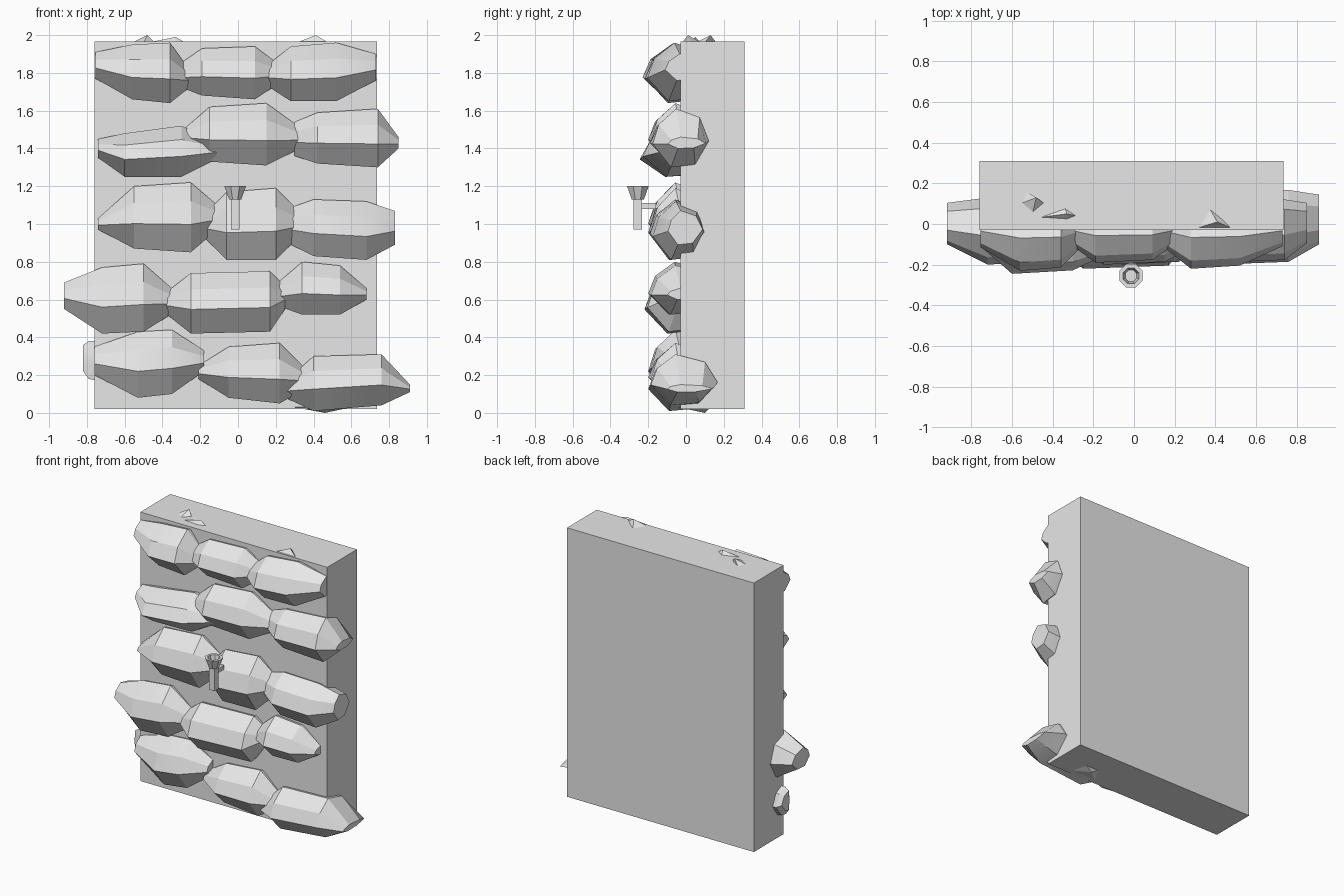
import bpy, bmesh, math
from mathutils import Vector

cube = bpy.data.objects.get("Cube")
if cube:
    bpy.data.objects.remove(cube, do_unlink=True)

grey = bpy.data.materials.new("light_stone_grey")
grey.use_nodes = True
grey.diffuse_color = (0.8, 0.8, 0.8, 1)
grey.node_tree.nodes["Principled BSDF"].inputs["Base Color"].default_value = (0.8, 0.8, 0.8, 1)


def finish(name, bm, smooth=None):
    """Turn a bmesh into a named object with the shared material."""
    bmesh.ops.recalc_face_normals(bm, faces=bm.faces)
    mesh = bpy.data.meshes.new(name)
    bm.to_mesh(mesh)
    bm.free()
    mesh.materials.append(grey)
    obj = bpy.data.objects.new(name, mesh)
    bpy.context.collection.objects.link(obj)
    if smooth:
        bpy.ops.object.select_all(action="DESELECT")
        obj.select_set(True)
        bpy.context.view_layer.objects.active = obj
        bpy.ops.object.shade_smooth_by_angle(angle=math.radians(smooth))
    return obj


def box(name, low, high):
    bm = bmesh.new()
    bmesh.ops.create_cube(bm, size=1)
    low, high = Vector(low), Vector(high)
    for v in bm.verts:
        v.co = (low + high) / 2 + v.co * (high - low)
    return finish(name, bm)


def loft(bm, rings):
    """Skin closed rings of points and cap both ends."""
    loops = [[bm.verts.new(p) for p in ring] for ring in rings]
    for a, b in zip(loops, loops[1:]):
        for i in range(len(a)):
            j = (i + 1) % len(a)
            bm.faces.new((a[i], a[j], b[j], b[i]))
    bm.faces.new(loops[0])
    bm.faces.new(loops[-1])


# Cross-section of a boulder: depth fraction, height fraction
SECTION = [(-1, .4), (-.82, .73), (-.3, 1), (.6, .85), (1, .45), (.4, .05), (-.45, 0)]


def stone(name, front, *stations, back=.13):
    """Boulder through four stations along x, each (x, bottom, top)."""
    rings = []
    for (x, low, high), scale in zip(stations, (.5, 1, .93, .5)):
        rings.append([(x, -d * front * scale if d < 0 else d * back * max(scale, .8),
                       low + h * (high - low)) for d, h in SECTION])
    bm = bmesh.new()
    loft(bm, rings)
    finish(name, bm, 22)


def chip(name, base, tip):
    """Small shard poking out of the slab."""
    bm = bmesh.new()
    top = bm.verts.new(tip)
    verts = [bm.verts.new(p) for p in base]
    bm.faces.new(verts)
    for i in range(len(verts)):
        bm.faces.new((verts[i - 1], verts[i], top))
    finish(name, bm)


# Wall slab
box("wall_slab", (-.76, -.03, .02), (.735, .31, 1.965))

# Top course
stone("top_stone_right", -.23, (-.755, 1.77, 1.91), (-.56, 1.66, 1.95), (-.36, 1.64, 1.96), (-.26, 1.72, 1.82))
stone("top_stone_middle", -.19, (-.32, 1.73, 1.84), (-.19, 1.68, 1.93), (.09, 1.66, 1.94), (.21, 1.74, 1.85))
stone("top_stone_left", -.22, (.14, 1.74, 1.83), (.28, 1.65, 1.94), (.52, 1.65, 1.96), (.73, 1.76, 1.9))

# Upper course
stone("upper_stone_right", -.245, (-.74, 1.35, 1.45), (-.6, 1.25, 1.48), (-.3, 1.25, 1.52), (-.08, 1.36, 1.42))
stone("upper_stone_middle", -.2, (-.29, 1.43, 1.5), (-.15, 1.33, 1.62), (.15, 1.31, 1.64), (.33, 1.4, 1.51))
stone("upper_stone_left", -.19, (.3, 1.36, 1.54), (.42, 1.32, 1.59), (.74, 1.3, 1.61), (.85, 1.4, 1.46))

# Middle course
stone("middle_stone_right", -.2, (-.74, .97, 1.03), (-.55, .87, 1.2), (-.25, .85, 1.22), (-.11, .97, 1.1))
stone("middle_stone_middle", -.2, (-.17, .92, 1.06), (-.06, .81, 1.17), (.2, .81, 1.19), (.31, .92, 1.08))
stone("middle_stone_left", -.19, (.26, .9, 1.08), (.4, .83, 1.13), (.68, .81, 1.12), (.83, .89, 1.07), back=.11)

# Lower course
stone("lower_stone_right", -.2, (-.92, .55, .69), (-.72, .42, .77), (-.5, .43, .79), (-.34, .53, .65))
stone("lower_stone_middle", -.22, (-.39, .53, .63), (-.25, .42, .74), (.17, .43, .75), (.25, .55, .67))
stone("lower_stone_left", -.2, (.2, .57, .68), (.34, .52, .8), (.54, .52, .78), (.68, .6, .66))

# Bottom course
stone("bottom_stone_right", -.2, (-.76, .2, .35), (-.53, .08, .43), (-.35, .1, .44), (-.18, .22, .33))
stone("bottom_stone_middle", -.2, (-.21, .18, .25), (-.05, .08, .35), (.22, .05, .37), (.38, .14, .21))
stone("bottom_stone_left", -.2, (.23, .09, .15), (.4, .01, .3), (.76, .04, .31), (.91, .11, .15), back=.18)

# Rear bulge and shards breaking through the slab
stone("side_bulge", -.02, (-.82, .22, .36), (-.79, .18, .38), (-.74, .17, .38), (-.7, .2, .35), back=.1)
chip("top_shard_right", [(-.56, .1, 1.96), (-.5, .05, 1.96), (-.44, .1, 1.96), (-.53, .16, 1.96)], (-.48, .13, 2))
chip("top_shard_middle", [(-.48, .03, 1.96), (-.33, .02, 1.96), (-.28, .04, 1.96), (-.34, .08, 1.96)], (-.33, .05, 1.99))
chip("top_shard_left", [(.31, -.02, 1.96), (.48, -.02, 1.96), (.43, .03, 1.96), (.37, .08, 1.96)], (.41, .01, 2))
chip("bottom_shard", [(.3, -.04, .03), (.6, -.04, .03), (.55, .13, .03), (.4, .13, .03)], (.46, .1, 0))

# Torch: square handle, flared open cup and wall bracket
TX, TY = -.015, -.255
box("torch_handle", (TX - .023, TY - .023, .97), (TX + .023, TY + .023, 1.15))


def cup_ring(radius, z):
    return [(TX + radius * math.cos(math.tau * (i + .5) / 8),
             TY + radius * math.sin(math.tau * (i + .5) / 8), z) for i in range(8)]


bm = bmesh.new()
loft(bm, [cup_ring(.035, 1.13), cup_ring(.062, 1.2), cup_ring(.042, 1.2), cup_ring(.03, 1.145)])
finish("torch_cup", bm)
box("torch_bracket", (TX - .015, TY + .02, 1.08), (TX + .015, -.16, 1.11))
